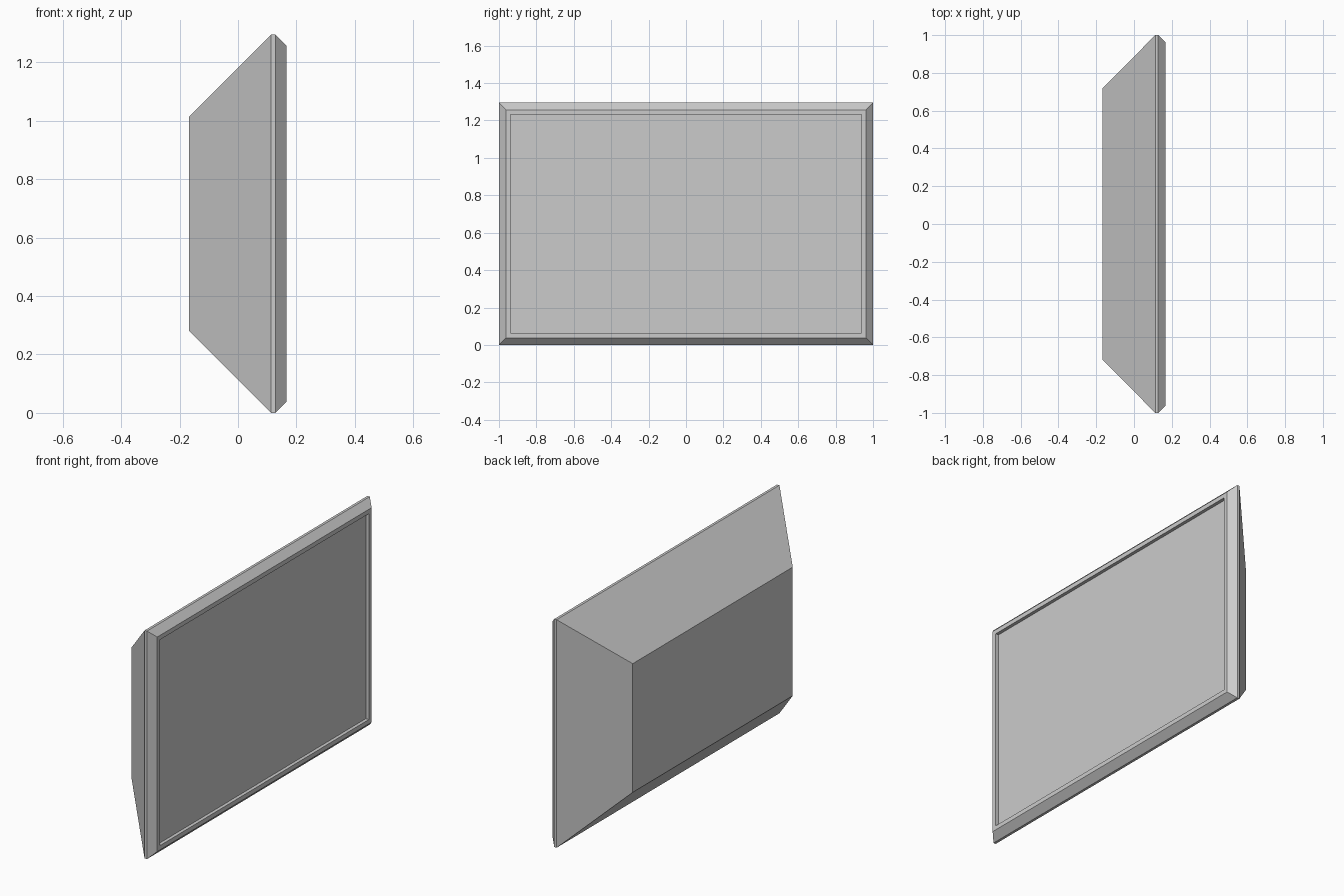
import bpy
import bmesh

if "Cube" in bpy.data.objects:
    bpy.data.objects.remove(bpy.data.objects["Cube"])

HALF_Y, HEIGHT = 1.0, 1.295
RECESS_X = 0.147


def ring(bm, x, inset):
    """Rectangle facing along x, shrunk evenly from the outer rim."""
    y, z0, z1 = HALF_Y - inset, inset, HEIGHT - inset
    return [bm.verts.new((x, *p)) for p in ((-y, z0), (y, z0), (y, z1), (-y, z1))]


def finish(bm, name):
    mesh = bpy.data.meshes.new(name)
    bm.to_mesh(mesh)
    bm.free()
    obj = bpy.data.objects.new(name, mesh)
    bpy.context.collection.objects.link(obj)


# housing: tapered back, thin rim, bevelled front bezel and recess walls
bm = bmesh.new()
sections = [(-0.168, 0.282), (0.113, 0.0), (0.128, 0.0),
            (0.166, 0.038), (0.166, 0.063), (RECESS_X, 0.063)]
rings = [ring(bm, x, inset) for x, inset in sections]
bm.faces.new(rings[0][::-1])
for a, b in zip(rings, rings[1:]):
    for i in range(4):
        j = (i + 1) % 4
        bm.faces.new((a[i], a[j], b[j], b[i]))
finish(bm, "housing")

# flat screen at the bottom of the recess
bm = bmesh.new()
bm.faces.new(ring(bm, RECESS_X, 0.063))
finish(bm, "screen")
